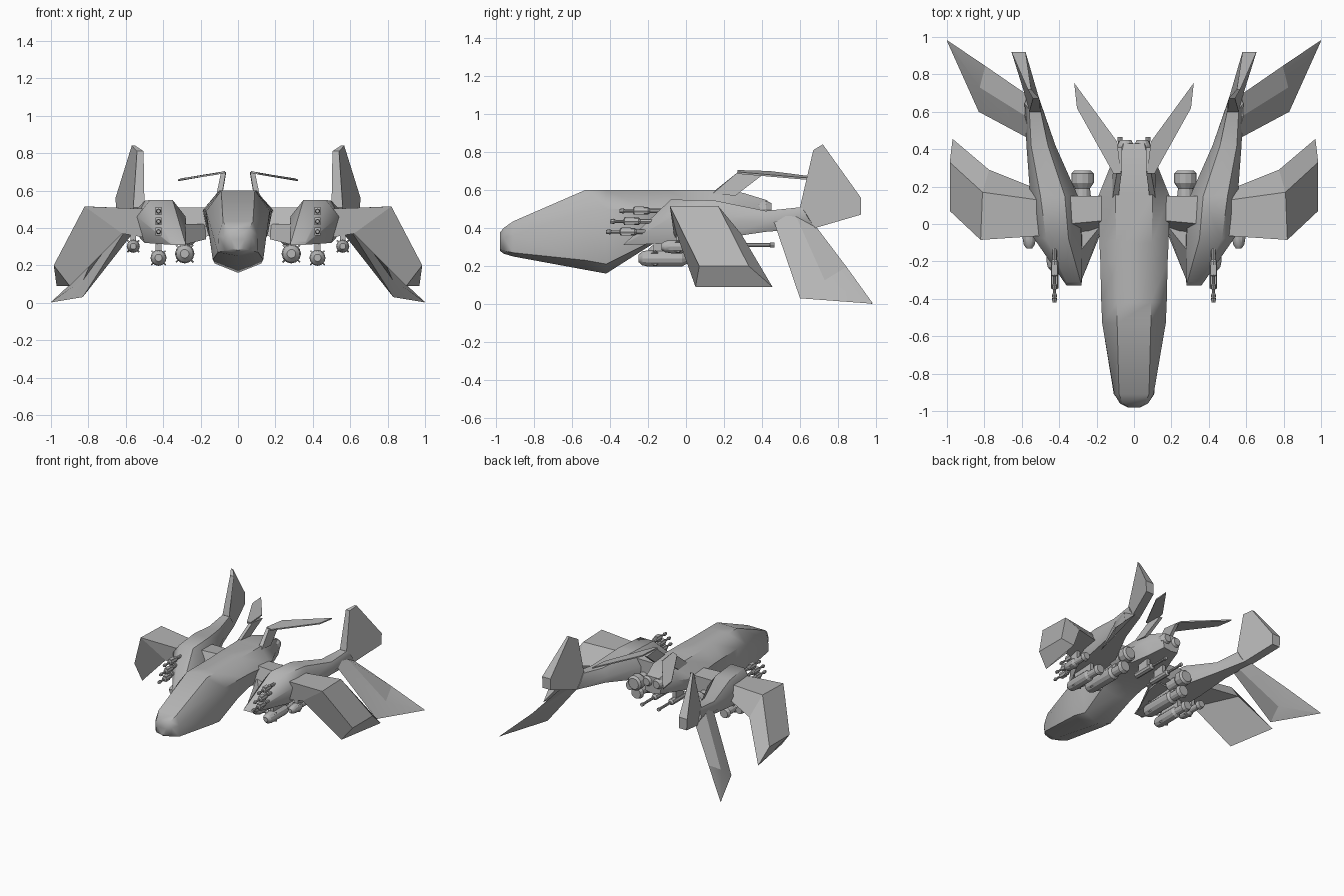
import bpy, bmesh, math

grey = bpy.data.materials.new("hull grey")
grey.diffuse_color = (0.46, 0.46, 0.46, 1)


def loft(name, parts, mirror=True, angle=25):
    """One object from several skins; each skin is a list of equal-length rings."""
    bm = bmesh.new()
    for rings in parts:
        vr = [[bm.verts.new(p) for p in r] for r in rings]
        n = len(vr[0])
        for a, b in zip(vr, vr[1:]):
            for i in range(n):
                j = (i + 1) % n
                bm.faces.new((a[i], a[j], b[j], b[i]))
        bm.faces.new(vr[0][::-1])
        bm.faces.new(vr[-1])
    bmesh.ops.recalc_face_normals(bm, faces=bm.faces)
    me = bpy.data.meshes.new(name)
    bm.to_mesh(me)
    bm.free()
    me.materials.append(grey)
    ob = bpy.data.objects.new(name, me)
    bpy.context.collection.objects.link(ob)
    bpy.ops.object.select_all(action='DESELECT')
    ob.select_set(True)
    bpy.context.view_layer.objects.active = ob
    bpy.ops.object.shade_smooth_by_angle(angle=math.radians(angle))
    if mirror:
        ob.modifiers.new("mirror", 'MIRROR').use_mirror_merge = False
    return ob


def lathe(x, z, profile, n=12):
    """Rings of a round body along y; profile is (y, radius)."""
    return [[(x + r * math.cos(2 * math.pi * i / n), y, z + r * math.sin(2 * math.pi * i / n))
             for i in range(n)] for y, r in profile]


def box(x0, x1, y0, y1, z0, z1):
    return [[(x0, y, z0), (x1, y, z0), (x1, y, z1), (x0, y, z1)] for y in (y0, y1)]


# fuselage: y, top half-width/z, middle half-width/z, lower half-width/z, keel z
hull = []
for y, wt, zt, wm, zm, wl, zl, zb in [
        (-.98, .03, .375, .035, .34, .03, .29, .28),
        (-.96, .06, .40, .075, .35, .065, .28, .265),
        (-.91, .08, .435, .105, .36, .108, .27, .25),
        (-.53, .09, .60, .17, .49, .135, .23, .18),
        (-.42, .09, .60, .175, .50, .125, .21, .16),
        (-.20, .09, .60, .18, .50, .14, .32, .30),
        (-.10, .095, .60, .185, .50, .16, .37, .36),
        (.15, .10, .60, .19, .48, .15, .38, .37),
        (.30, .085, .585, .13, .50, .10, .40, .39),
        (.43, .055, .545, .08, .49, .065, .42, .41)]:
    hull.append([(wt, y, zt), (wm, y, zm), (wl, y, zl), (0, y, zb),
                 (-wl, y, zl), (-wm, y, zm), (-wt, y, zt)])
loft("fuselage", [hull], mirror=False, angle=50)

# exhausts and tail guns
loft("exhaust", [lathe(.045, .50, [(.28, .045), (.42, .045), (.45, .03)])])
loft("tail_gun", [lathe(.075, .31, [(.12, .025), (.30, .025), (.31, .01), (.44, .01),
                                    (.445, .014), (.465, .014)], 8),
                  box(.06, .09, .16, .26, .32, .42)])

# bridge joining the fuselage to the side booms
loft("bridge", [[[(.14, -.02, .36), (.14, .15, .38), (.14, .15, .50), (.14, .02, .51)],
                 [(.36, -.10, .32), (.36, .15, .36), (.36, .15, .50), (.36, .0, .51)]],
                [[(.17, -.03, .34), (.17, .08, .36), (.17, .08, .42), (.17, -.0, .42)],
                 [(.28, -.30, .312), (.30, .08, .34), (.30, .08, .42), (.30, -.16, .42)]]])

# side booms: bottom y, top y, then inner x, outer x, z at bottom, middle, top
boom = []
for yb, yt, a, b, zb, c, d, zm, e, f, zt in [
        (-.33, -.31, .28, .36, .31, .28, .365, .32, .285, .36, .33),
        (-.06, -.08, .27, .50, .32, .28, .54, .46, .35, .47, .55),
        (.15, .15, .31, .52, .34, .30, .555, .44, .37, .50, .545),
        (.42, .42, .43, .54, .38, .42, .575, .43, .46, .55, .49),
        (.68, .61, .51, .57, .40, .50, .585, .45, .50, .56, .51)]:
    ym = (yb + yt) / 2
    boom.append([(a, yb, zb), (b, yb, zb), (d, ym, zm), (f, yt, zt), (e, yt, zt), (c, ym, zm)])
loft("boom", [boom], angle=50)

# upright tail fins: y, z, inner x, outer x
fin = [(.60, .51, .50, .56), (.67, .81, .505, .54), (.72, .84, .55, .568),
       (.92, .56, .58, .655), (.92, .47, .58, .65), (.68, .40, .51, .58)]
loft("upright_fin", [[[(a, y, z) for y, z, a, b in fin], [(b, y, z) for y, z, a, b in fin]]], angle=15)

# drooping front wings: four-sided section at root, knee and tip
loft("front_wing", [[
    [(.45, -.06, .50), (.45, .12, .50), (.45, .16, .42), (.45, -.06, .34)],
    [(.82, -.085, .515), (.81, .17, .515), (.775, .29, .37), (.62, -.05, .37)],
    [(.985, .07, .20), (.985, .33, .20), (.97, .455, .09), (.90, .05, .09)]]], angle=15)

# drooping rear fins: broad blades, ridged along the middle
loft("rear_fin", [[
    [(.55, .45, .47), (.585, .58, .46), (.57, .69, .40), (.54, .57, .40)],
    [(.83, .60, .03), (.825, .73, .125), (.795, .845, .195), (.805, .72, .105)],
    [(.998, .975, .002), (1.0, .978, .005), (.998, .982, .005), (.997, .978, 0)]]], angle=15)

# raised tail planes on stalks
plane = [(.07, .27, .695), (.11, .27, .685), (.305, .62, .655), (.32, .755, .65), (.09, .44, .69)]
loft("tail_plane", [[plane, [(x, y, z + .01) for x, y, z in plane]],
                    [[(.085, .13, .58), (.115, .14, .58), (.115, .26, .57), (.085, .26, .57)],
                     [(.065, .28, .70), (.09, .28, .70), (.09, .41, .685), (.065, .41, .685)]]], angle=15)

# forward cannons stacked on each boom
cannons = []
for y, z in [(-.42, .38), (-.40, .435), (-.35, .49)]:
    cannons.append(lathe(.425, z, [(y, .010), (y + .02, .014), (y + .03, .008), (y + .07, .008),
                                   (y + .075, .02), (y + .15, .02), (y + .16, .012), (y + .32, .012)], 8))
    cannons.append(box(.41, .44, y + .08, y + .13, z - .02, z + .022))
loft("cannon", cannons)

# underslung stores with pylons and small spikes
stores = []
for x, z, r, y0, y1, top in [(.285, .262, .052, -.20, .24, .37), (.425, .24, .043, -.25, .12, .36),
                             (.56, .302, .035, -.13, .12, .42)]:
    stores.append(lathe(x, z, [(y0, r * .45), (y0 + .02, r * .85), (y0 + .05, r), (y1 - .14, r),
                               (y1 - .12, r * .7), (y1 - .04, r * .7), (y1 - .03, r), (y1, r * .8)]))
    stores.append(box(x - .015, x + .015, y0 + .08, y1 - .10, z, top))
    for k in range(4):
        t = math.pi / 4 + k * math.pi / 2
        c, s = math.cos(t), math.sin(t)
        stores.append([[(x + q * c - w * s, y, z + q * s + w * c) for q, y in
                        ((r * .8, y0 + .05), (r * 1.25, y0 + .09), (r * .8, y0 + .11))] for w in (-.004, .004)])
loft("store", stores)

# round thrusters behind the bridge
loft("thruster", [lathe(.275, .36, [(.10, .05), (.19, .04), (.22, .06), (.27, .06), (.285, .045)])])
